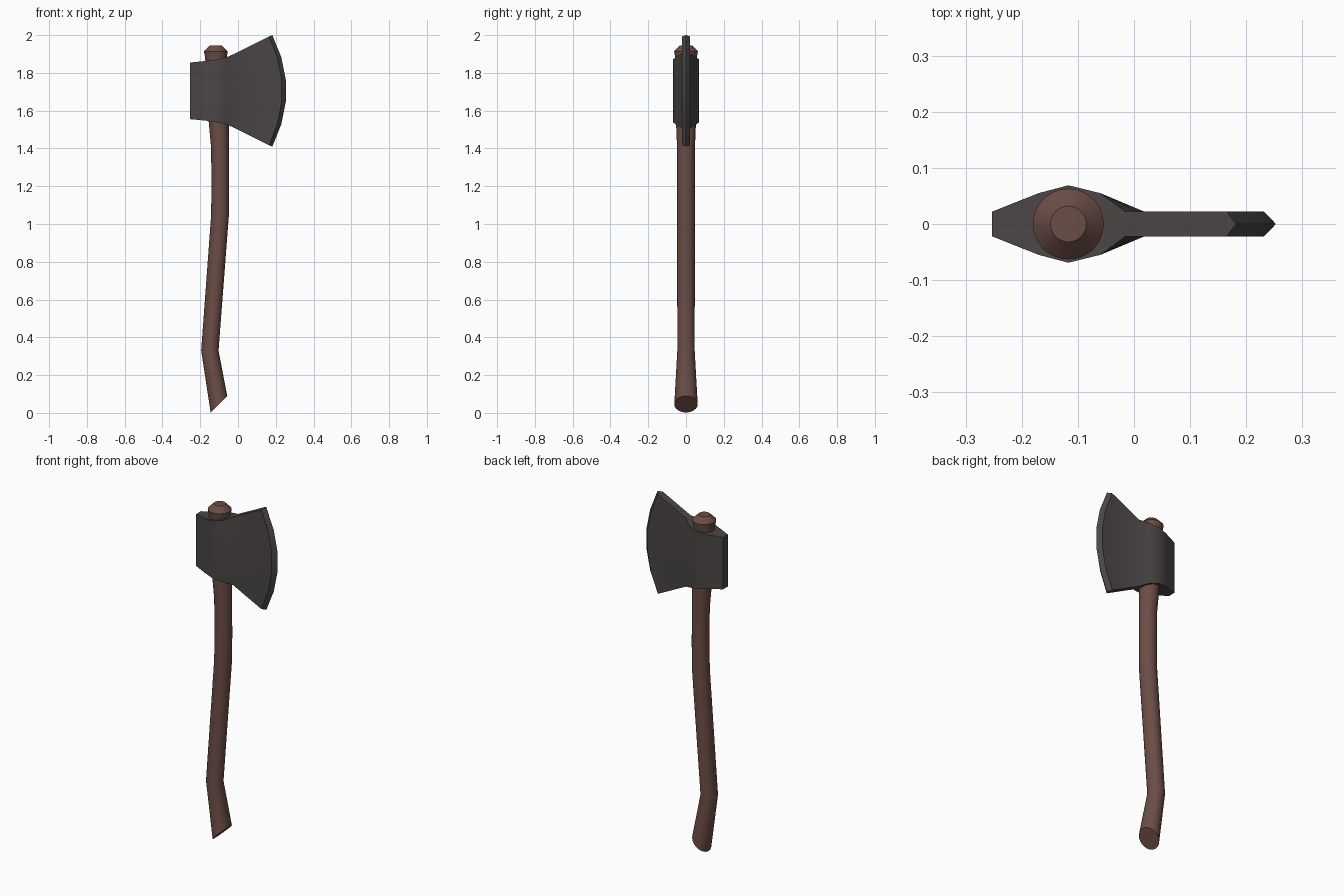
import bpy, bmesh, math
from mathutils import Vector

cube = bpy.data.objects.get("Cube")
if cube:
    bpy.data.objects.remove(cube, do_unlink=True)


def material(name, rgb):
    m = bpy.data.materials.new(name)
    m.use_nodes = True
    m.diffuse_color = (*rgb, 1)
    m.node_tree.nodes["Principled BSDF"].inputs["Base Color"].default_value = (*rgb, 1)
    return m


def loft(name, rings, mat, angle):
    """Skin closed rings of equal length and cap both ends."""
    bm = bmesh.new()
    loops = [[bm.verts.new(p) for p in ring] for ring in rings]
    n = len(loops[0])
    for a, b in zip(loops, loops[1:]):
        for i in range(n):
            j = (i + 1) % n
            bm.faces.new((a[i], a[j], b[j], b[i]))
    bm.faces.new(loops[0])
    bm.faces.new(loops[-1])
    bmesh.ops.remove_doubles(bm, verts=bm.verts, dist=0.0005)
    bmesh.ops.recalc_face_normals(bm, faces=bm.faces)
    mesh = bpy.data.meshes.new(name)
    bm.to_mesh(mesh)
    bm.free()
    mesh.materials.append(mat)
    ob = bpy.data.objects.new(name, mesh)
    bpy.context.collection.objects.link(ob)
    bpy.ops.object.select_all(action="DESELECT")
    ob.select_set(True)
    bpy.context.view_layer.objects.active = ob
    bpy.ops.object.shade_smooth_by_angle(angle=math.radians(angle))
    return ob


wood = material("brown wood", (0.147, 0.074, 0.061))
iron = material("dark iron", (0.068, 0.061, 0.059))

# Handle: x, z, radius and tilt of each ring, from slanted foot to knob
SIDES = 32
handle_path = [
    (-0.101, 0.046, 0.062, 45), (-0.149, 0.33, 0.046, 0),
    (-0.095, 1.05, 0.047, 0), (-0.094, 1.2, 0.047, 0),
    (-0.095, 1.4, 0.047, 0), (-0.102, 1.54, 0.053, 0),
    (-0.117, 1.88, 0.057, 0), (-0.117, 1.914, 0.063, 0),
    (-0.117, 1.945, 0.032, 0),
]


def handle_ring(x, z, r, tilt):
    t = math.radians(tilt)
    ring = []
    for i in range(SIDES):
        a = math.tau * i / SIDES
        ring.append(Vector((x + r * math.cos(a) * math.cos(t), r * math.sin(a),
                            z + r * math.cos(a) * math.sin(t))))
    return ring


loft("handle", [handle_ring(*p) for p in handle_path], wood, 25)

# Axe head: x at mid height, bow of the column, half thickness, half height
MID_Z = 1.705
ROWS = 6
head_columns = [
    (-0.253, 0, 0.022, 0.150), (-0.17, 0, 0.055, 0.158),
    (-0.117, 0, 0.069, 0.166), (-0.06, 0, 0.055, 0.178),
    (0.02, 0.035, 0.022, 0.198), (0.234, 0.069, 0.022, 0.288),
    (0.256, 0.074, 0, 0.295),
]


def head_ring(x, bow, thick, half):
    us = [2 * i / (ROWS - 1) - 1 for i in range(ROWS)]
    front = [Vector((x - bow * u * u, -thick, MID_Z + half * u)) for u in us]
    back = [Vector((p.x, -p.y, p.z)) for p in reversed(front)]
    return front + back


# The cutting edge is a single line, so its two halves merge into a wedge
def build_head():
    rings = [head_ring(*c) for c in head_columns]
    bm = bmesh.new()
    loops = [[bm.verts.new(p) for p in ring] for ring in rings]
    n = 2 * ROWS
    for a, b in zip(loops, loops[1:]):
        for i in range(n):
            j = (i + 1) % n
            bm.faces.new((a[i], a[j], b[j], b[i]))
    bm.faces.new(loops[0])
    bmesh.ops.remove_doubles(bm, verts=bm.verts, dist=0.0005)
    bmesh.ops.recalc_face_normals(bm, faces=bm.faces)
    mesh = bpy.data.meshes.new("axe_head")
    bm.to_mesh(mesh)
    bm.free()
    mesh.materials.append(iron)
    ob = bpy.data.objects.new("axe_head", mesh)
    bpy.context.collection.objects.link(ob)
    bpy.ops.object.select_all(action="DESELECT")
    ob.select_set(True)
    bpy.context.view_layer.objects.active = ob
    bpy.ops.object.shade_smooth_by_angle(angle=math.radians(30))


build_head()
